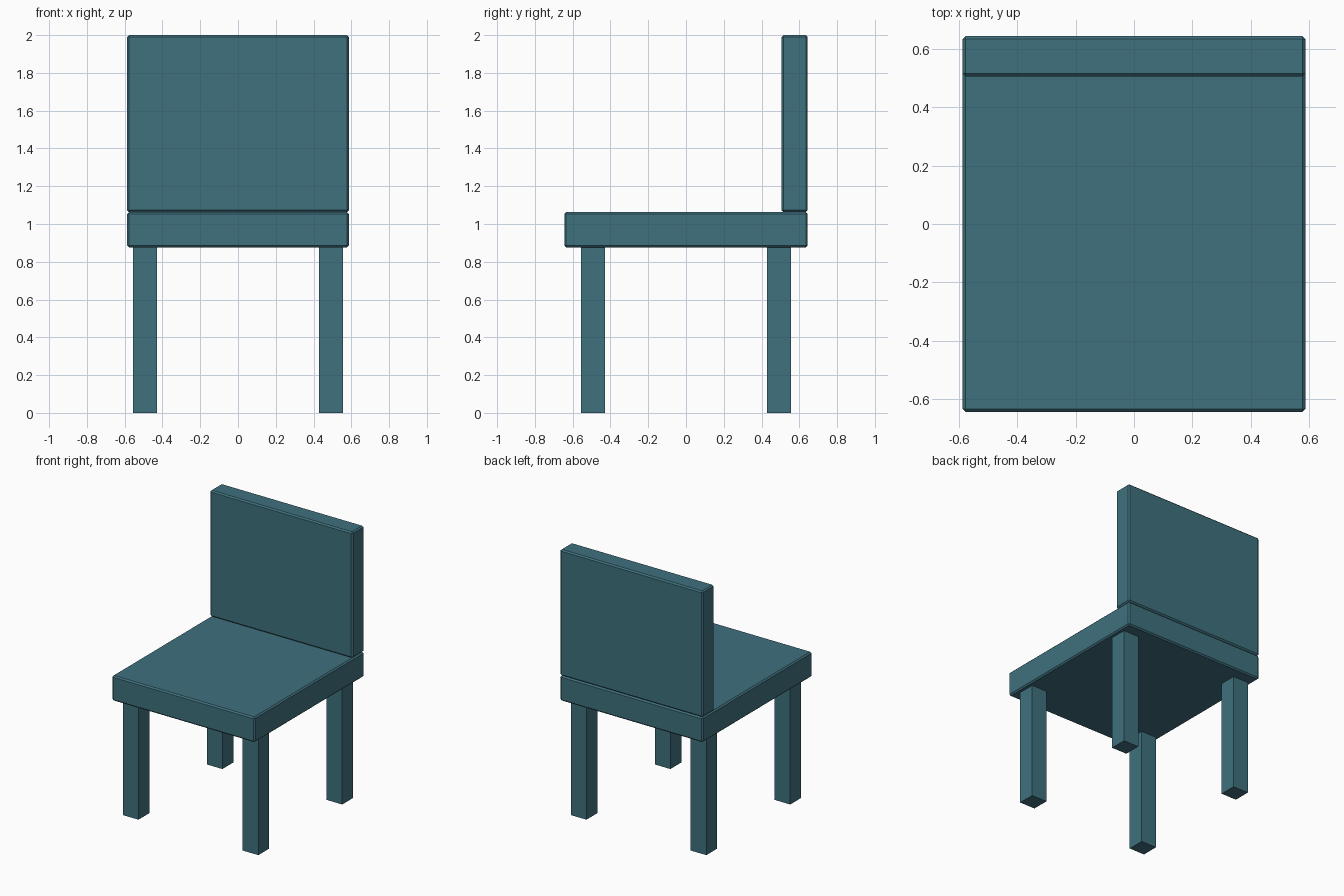
import bpy

if "Cube" in bpy.data.objects:
    bpy.data.objects.remove(bpy.data.objects["Cube"])

teal = bpy.data.materials.new("teal_paint")
teal.diffuse_color = (0.05, 0.165, 0.21, 1)
teal.use_nodes = True
teal.node_tree.nodes["Principled BSDF"].inputs["Base Color"].default_value = teal.diffuse_color


def box(name, low, high, bevel=0.0):
    """Box between two opposite corners, with an optional small chamfer."""
    centre = [(a + b) / 2 for a, b in zip(low, high)]
    bpy.ops.mesh.primitive_cube_add(size=1, location=centre)
    obj = bpy.context.object
    obj.name = name
    obj.scale = [b - a for a, b in zip(low, high)]
    bpy.ops.object.transform_apply(location=False, rotation=False, scale=True)
    obj.data.materials.append(teal)
    if bevel:
        mod = obj.modifiers.new("chamfer", 'BEVEL')
        mod.width = bevel
        mod.segments = 1
    return obj


HALF_X, HALF_Y = 0.587, 0.644
SEAT_BOTTOM, SEAT_TOP = 0.876, 1.063

# Seat slab and upright backrest
box("seat", (-HALF_X, -HALF_Y, SEAT_BOTTOM), (HALF_X, HALF_Y, SEAT_TOP), 0.01)
box("backrest", (-HALF_X, 0.506, SEAT_TOP), (HALF_X, HALF_Y, 2.0), 0.01)

# Four plain square legs
LEG, OFFSET = 0.064, 0.493
for y_name, sy in (("front", -1), ("back", 1)):
    for x_name, sx in (("left", -1), ("right", 1)):
        x, y = sx * OFFSET, sy * OFFSET
        box(f"{y_name}_{x_name}_leg",
            (x - LEG, y - LEG, 0), (x + LEG, y + LEG, SEAT_BOTTOM))
